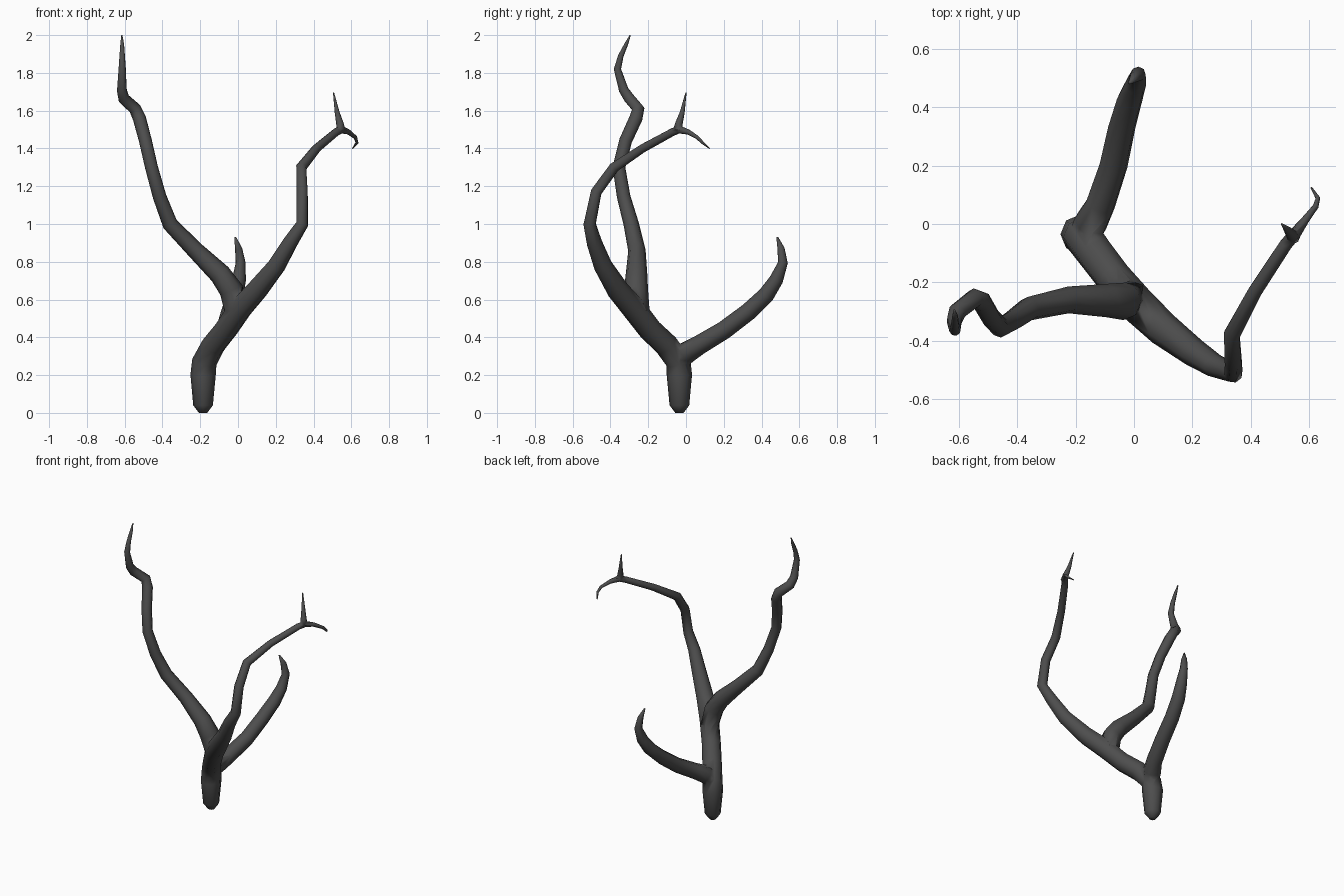
import bpy, bmesh, math
from mathutils import Vector

SIDES = 8


def tube(name, pts):
    """Tapered tube swept through (x, y, z, radius) points."""
    bm = bmesh.new()
    pos = [Vector(p[:3]) for p in pts]
    last = len(pos) - 1
    side = Vector((1, 0, 0))
    rings = []
    for i, p in enumerate(pos):
        before = (p - pos[i - 1]).normalized() if i else Vector()
        after = (pos[i + 1] - p).normalized() if i < last else Vector()
        t = (before + after).normalized()
        side = (side - t * side.dot(t)).normalized()
        up = t.cross(side)
        ring = []
        for k in range(SIDES):
            a = 2 * math.pi * k / SIDES
            ring.append(bm.verts.new(p + (side * math.cos(a) + up * math.sin(a)) * pts[i][3]))
        rings.append(ring)
    for r0, r1 in zip(rings, rings[1:]):
        for k in range(SIDES):
            n = (k + 1) % SIDES
            bm.faces.new((r0[k], r0[n], r1[n], r1[k]))
    bm.faces.new(rings[0][::-1])
    bm.faces.new(rings[-1])
    bmesh.ops.recalc_face_normals(bm, faces=bm.faces)
    me = bpy.data.meshes.new(name)
    bm.to_mesh(me)
    bm.free()
    ob = bpy.data.objects.new(name, me)
    bpy.context.collection.objects.link(ob)
    return ob


# Trunk running on into the right-hand limb
trunk = tube("branch", [
    (-.185, -.035, 0, .022), (-.185, -.035, .04, .052), (-.185, -.035, .2, .067),
    (-.178, -.04, .27, .066), (-.13, -.105, .36, .064), (-.065, -.19, .44, .063),
    (.01, -.275, .55, .064), (.10, -.36, .65, .059), (.205, -.44, .78, .049),
    (.275, -.485, .90, .041), (.34, -.51, 1.0, .034), (.34, -.475, 1.17, .031),
    (.335, -.38, 1.3, .029), (.415, -.23, 1.4, .024), (.52, -.07, 1.487, .022),
    (.55, -.035, 1.50, .021), (.585, .012, 1.487, .014), (.622, .06, 1.458, .010),
    (.63, .088, 1.43, .008), (.607, .125, 1.40, .003)])

# Left-hand limb
left_limb = tube("left_limb", [
    (-.01, -.25, .53, .058), (-.035, -.265, .65, .064), (-.095, -.262, .735, .057),
    (-.225, -.26, .86, .046), (-.36, -.29, 1.0, .041), (-.415, -.33, 1.145, .036),
    (-.458, -.355, 1.3, .034), (-.49, -.32, 1.44, .034), (-.522, -.265, 1.56, .035),
    (-.545, -.253, 1.61, .033), (-.605, -.30, 1.665, .031), (-.615, -.33, 1.71, .027),
    (-.613, -.363, 1.82, .020), (-.613, -.345, 1.89, .015), (-.613, -.315, 1.955, .010),
    (-.615, -.295, 2.0, .003)])

# Hooked rear limb
rear_limb = tube("rear_limb", [
    (-.175, -.04, .27, .048), (-.15, .0, .318, .06), (-.115, .066, .357, .052),
    (-.07, .2, .437, .049), (-.042, .33, .535, .047), (-.015, .425, .625, .044),
    (.005, .478, .705, .037), (.014, .513, .795, .026), (.003, .503, .87, .019),
    (-.015, .483, .93, .005)])

# Small upright twig on the right-hand limb
twig = tube("twig", [
    (.545, -.045, 1.495, .024), (.54, -.038, 1.53, .020), (.525, -.02, 1.59, .013),
    (.506, 0, 1.695, .003)])

# Fuse the limbs into one skin
for part in (left_limb, rear_limb, twig):
    m = trunk.modifiers.new("fuse", 'BOOLEAN')
    m.operation = 'UNION'
    m.solver = 'EXACT'
    m.object = part
    bpy.context.view_layer.objects.active = trunk
    bpy.ops.object.modifier_apply(modifier=m.name)
    bpy.data.objects.remove(part)

# Smooth shading and dark bark colour
for p in trunk.data.polygons:
    p.use_smooth = True
mat = bpy.data.materials.new("dark_bark")
mat.diffuse_color = (.075, .075, .075, 1)
trunk.data.materials.clear()
trunk.data.materials.append(mat)
for p in trunk.data.polygons:
    p.material_index = 0
